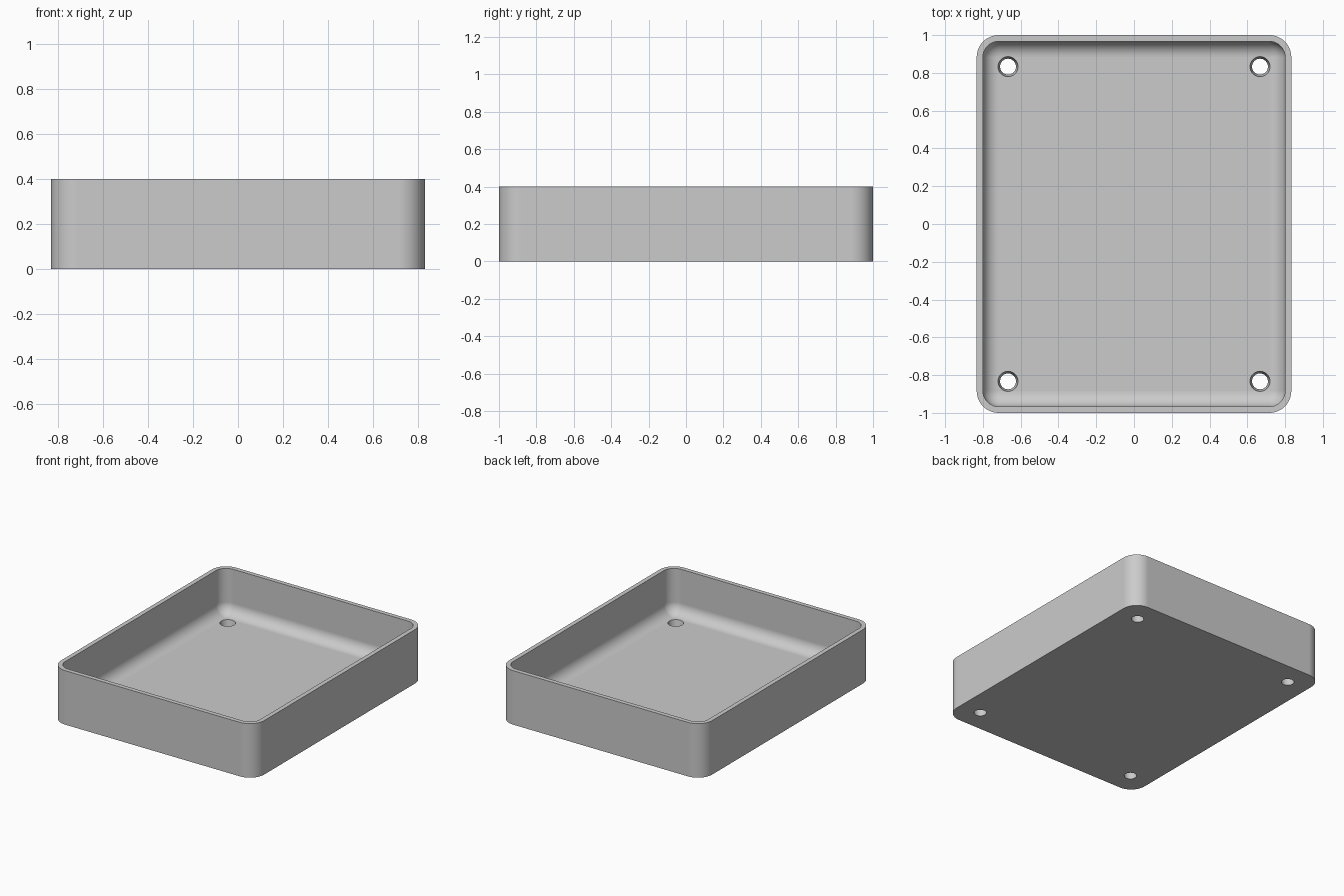
import bpy
import bmesh
from math import cos, sin, pi, radians

cube = bpy.data.objects.get("Cube")
if cube:
    bpy.data.objects.remove(cube, do_unlink=True)

HALF_X, HALF_Y, HEIGHT = 0.833, 1.0, 0.4
WALL, FLOOR = 0.033, 0.067
CORNER, FILLET = 0.117, 0.083
STEPS = 12

grey = bpy.data.materials.new("plain grey")
grey.use_nodes = True
colour = (0.6, 0.6, 0.6, 1)
grey.diffuse_color = colour
grey.node_tree.nodes["Principled BSDF"].inputs["Base Color"].default_value = colour


def ring(bm, inset, z):
    """Rounded rectangle of vertices, offset inwards from the outline."""
    radius = max(CORNER - inset, 0)
    cx, cy = HALF_X - CORNER, HALF_Y - CORNER
    if inset > CORNER:
        cx, cy = HALF_X - inset, HALF_Y - inset
    verts = []
    for k, (sx, sy) in enumerate([(1, 1), (-1, 1), (-1, -1), (1, -1)]):
        for i in range(STEPS + 1):
            a = (k + i / STEPS) * pi / 2
            verts.append(bm.verts.new((sx * cx + radius * cos(a), sy * cy + radius * sin(a), z)))
    return verts


# Tray: outer wall, rim, inner wall, rounded inner edge, floor
profile = [(0, 0), (0, HEIGHT), (WALL, HEIGHT)]
for i in range(STEPS + 1):
    a = i / STEPS * pi / 2
    profile.append((WALL + FILLET * (1 - cos(a)), FLOOR + FILLET * (1 - sin(a))))

bm = bmesh.new()
rings = [ring(bm, inset, z) for inset, z in profile]
for low, high in zip(rings, rings[1:]):
    for i in range(len(low)):
        j = (i + 1) % len(low)
        bm.faces.new((low[i], low[j], high[j], high[i]))
bm.faces.new(reversed(rings[0]))
bm.faces.new(rings[-1])
bmesh.ops.remove_doubles(bm, verts=bm.verts, dist=0.0008)
bmesh.ops.recalc_face_normals(bm, faces=bm.faces)
mesh = bpy.data.meshes.new("tray")
bm.to_mesh(mesh)
bm.free()
mesh.materials.append(grey)
tray = bpy.data.objects.new("tray", mesh)
bpy.context.collection.objects.link(tray)

# Tapered screw holes near the four corners
BOTTOM_R, TOP_R = 0.042, 0.053
slope = (TOP_R - BOTTOM_R) / FLOOR
margin = 0.03
for sx in (-1, 1):
    for sy in (-1, 1):
        bpy.ops.mesh.primitive_cone_add(
            vertices=40, radius1=BOTTOM_R - slope * margin, radius2=TOP_R + slope * margin,
            depth=FLOOR + 2 * margin, location=(sx * 0.667, sy * 0.833, FLOOR / 2))
        cutter = bpy.context.object
        cutter.name = "hole_cutter"
        cutter.hide_render = True
        cutter.data.materials.append(grey)
        cut = tray.modifiers.new("hole", "BOOLEAN")
        cut.operation = "DIFFERENCE"
        cut.solver = "EXACT"
        cut.object = cutter
        bpy.context.view_layer.objects.active = tray
        bpy.ops.object.modifier_apply(modifier=cut.name)
        bpy.data.objects.remove(cutter, do_unlink=True)

# Smooth rounded surfaces, crisp edges and flat floor
bpy.ops.object.select_all(action="DESELECT")
tray.select_set(True)
bpy.context.view_layer.objects.active = tray
bpy.ops.object.shade_smooth_by_angle(angle=radians(30))
flat = tray.modifiers.new("even shading", "WEIGHTED_NORMAL")
flat.keep_sharp = True
